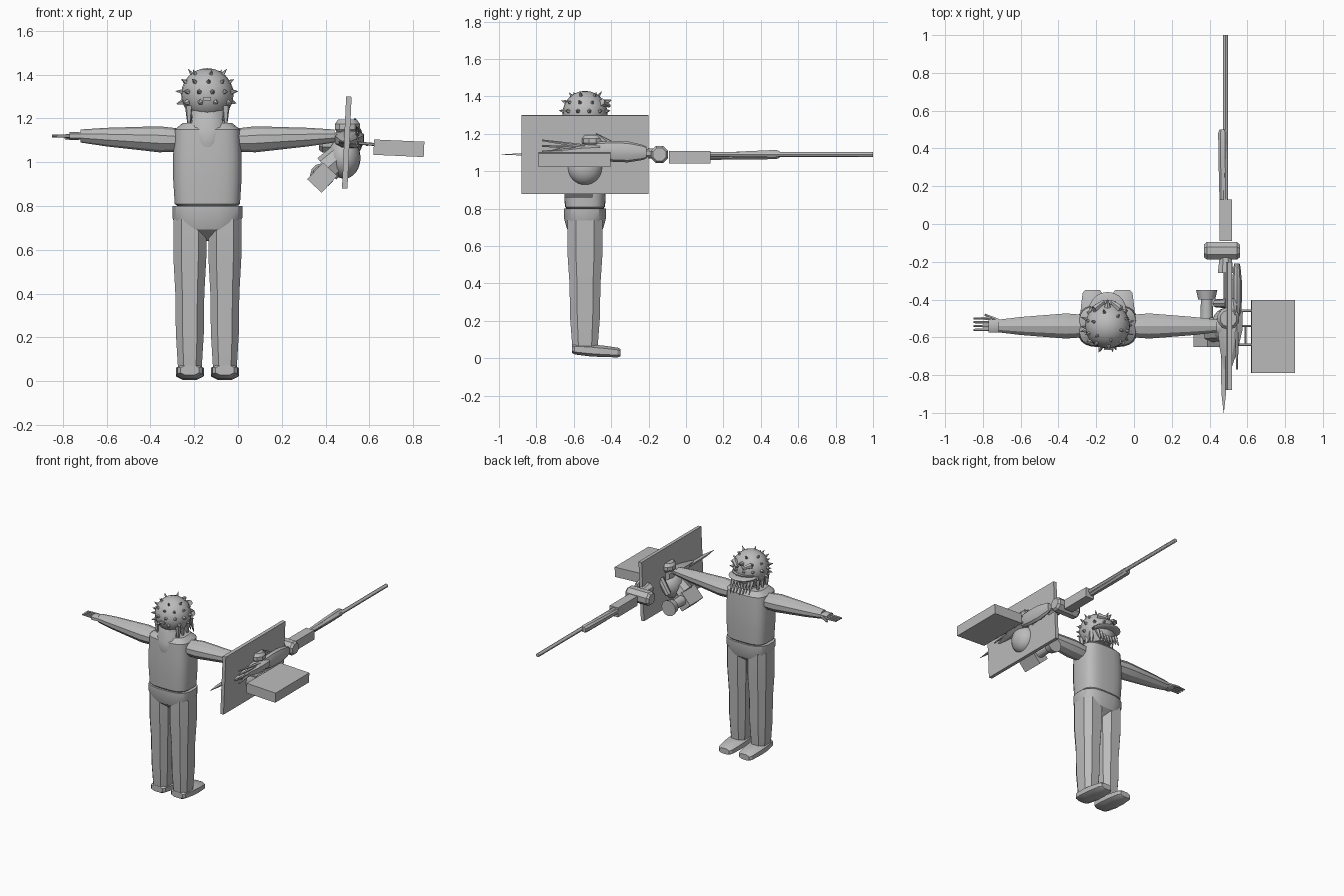
import bpy, bmesh, math, random
from mathutils import Vector, Matrix

default_cube = bpy.data.objects.get("Cube")
if default_cube:
    bpy.data.objects.remove(default_cube, do_unlink=True)

random.seed(4)
colour = (0.5, 0.5, 0.5, 1)
grey = bpy.data.materials.new("plain grey")
grey.use_nodes = True
grey.diffuse_color = colour
grey.node_tree.nodes["Principled BSDF"].inputs["Base Color"].default_value = colour
parts = []


def finish(name, mesh_builder):
    bmesh.ops.recalc_face_normals(mesh_builder, faces=mesh_builder.faces)
    mesh = bpy.data.meshes.new(name)
    mesh_builder.to_mesh(mesh)
    mesh_builder.free()
    mesh.materials.append(grey)
    part = bpy.data.objects.new(name, mesh)
    bpy.context.collection.objects.link(part)
    parts.append(part)


def loft(name, start, end, widths, flat=1.0, sides=8, power=1.0, cap=0.0):
    """Evenly spaced cross-sections along the main axis, with optional rounded ends."""
    start, end = Vector(start), Vector(end)
    span = end - start
    axis = max(range(3), key=lambda k: abs(span[k]))
    across, depth = [k for k in range(3) if k != axis]
    trim = cap / span.length
    last = len(widths) - 1
    stations = [(trim + (1 - 2 * trim) * k / last, width) for k, width in enumerate(widths)]
    if cap:
        stations = [(0, widths[0] * 0.75)] + stations + [(1, widths[last] * 0.75)]
    builder = bmesh.new()
    rings = []
    for along, width in stations:
        ring = []
        for k in range(sides):
            angle = math.tau * (k + 0.5) / sides
            point = start + span * along
            cosine, sine = math.cos(angle), math.sin(angle)
            point[across] += width * math.copysign(abs(cosine) ** power, cosine)
            point[depth] += width * flat * math.copysign(abs(sine) ** power, sine)
            ring.append(builder.verts.new(point))
        rings.append(ring)
    for low, high in zip(rings, rings[1:]):
        for k in range(sides):
            builder.faces.new((low[k - 1], low[k], high[k], high[k - 1]))
    builder.faces.new(rings[0])
    builder.faces.new(rings[-1])
    finish(name, builder)


def box(name, centre, size, tilt=0.0):
    builder = bmesh.new()
    placing = Matrix.Translation(centre) @ Matrix.Rotation(tilt, 4, "Y") @ Matrix.Diagonal((*size, 1))
    bmesh.ops.create_cube(builder, size=1, matrix=placing)
    finish(name, builder)


def rod(name, start, end, base, tip, sides=8):
    builder = bmesh.new()
    start, end = Vector(start), Vector(end)
    span = end - start
    turning = span.to_track_quat("Z", "Y").to_matrix().to_4x4()
    placing = Matrix.Translation((start + end) / 2) @ turning
    bmesh.ops.create_cone(builder, cap_ends=True, segments=sides, radius1=base, radius2=tip,
                          depth=span.length, matrix=placing)
    finish(name, builder)


def ball(name, centre, radii):
    builder = bmesh.new()
    placing = Matrix.Translation(centre) @ Matrix.Diagonal((*radii, 1))
    bmesh.ops.create_uvsphere(builder, u_segments=20, v_segments=12, radius=1, matrix=placing)
    finish(name, builder)


# Body, facing +y
body = Vector((-0.14, -0.54, 0))


def on_body(x=0.0, y=0.0, z=0.0):
    return body + Vector((x, y, z))


loft("torso", on_body(z=0.78), on_body(z=1.18), [0.15, 0.157, 0.157, 0.15],
     flat=0.72, sides=24, power=0.6, cap=0.03)
loft("hips", on_body(z=0.64), on_body(z=0.8), [0.05, 0.14, 0.162, 0.162], flat=0.7, sides=16, power=0.7)
loft("neck", on_body(z=1.1), on_body(z=1.25), [0.06, 0.06], sides=12)

# Legs, feet, arms and hands, mirrored
for side, word in ((-1, "right"), (1, "left")):
    hip = side * 0.08
    loft(word + "_leg", on_body(hip, z=0.05), on_body(hip, z=0.74), [0.057, 0.068, 0.07, 0.08, 0.08],
         flat=1.25, power=0.75)
    loft(word + "_foot", on_body(hip, -0.07, 0.05), on_body(hip, 0.19, 0.03), [0.06, 0.068, 0.065, 0.055],
         flat=0.5, power=0.7, cap=0.015)

    loft(word + "_arm", on_body(side * 0.1, z=1.1), on_body(side * 0.58, z=1.12),
         [0.06, 0.07, 0.06, 0.05, 0.035], flat=0.85, sides=10)
    loft(word + "_hand", on_body(side * 0.55, z=1.12), on_body(side * 0.63, z=1.12),
         [0.028, 0.037, 0.037], flat=0.5, power=0.7)
    for finger in range(4):
        y = finger * 0.02 - 0.02
        rod(word + "_finger", on_body(side * 0.62, y, 1.12), on_body(side * 0.71, y, 1.12),
            base=0.009, tip=0.006, sides=6)
    rod(word + "_thumb", on_body(side * 0.58, 0.03, 1.12), on_body(side * 0.65, 0.06, 1.11),
        base=0.01, tip=0.007, sides=6)

# Head, helmet, jaw and brow
head = on_body(z=1.31)
radius = 0.12
ball("helmet", head, (radius, radius, radius))
loft("jaw", on_body(y=0.03, z=1.2), on_body(y=0.04, z=1.3), [0.06, 0.09, 0.1], sides=12)
ball("helmet_brim", on_body(y=0.08, z=1.28), (0.1, 0.1, 0.015))
rod("brow_horn", on_body(y=0.08, z=1.36), on_body(y=0.14, z=1.38), base=0.025, tip=0.003, sides=6)
for side in (-1, 1):
    rod("brow_ridge", on_body(side * 0.07, 0.09, 1.37), on_body(side * 0.02, 0.13, 1.35),
        base=0.02, tip=0.01, sides=6)
box("back_buckle", head - Vector((0, radius, 0.02)), (0.035, 0.015, 0.015))

# Spikes spread over the helmet in rows
for row, count in enumerate((10, 12, 10, 6)):
    lift = row * 0.4 - 0.3
    for spike in range(count):
        turn = math.tau * spike / count + lift * 2
        outward = Vector((math.cos(turn) * math.cos(lift), math.sin(turn) * math.cos(lift), math.sin(lift)))
        rod("helmet_spike", head + outward * radius * 0.9, head + outward * radius * random.uniform(1.15, 1.25),
            base=0.018 - row * 0.002, tip=0.001, sides=5)

# Hair down the back, side locks and beard strands
loft("back_hair", on_body(y=-0.09, z=1.07), on_body(y=-0.04, z=1.27), [0.06, 0.087, 0.07, 0.08],
     flat=0.5, sides=12, cap=0.02)
for strand in range(-3, 4):
    x = strand * 0.025
    rod("beard_strand", on_body(x, 0.09, 1.26), on_body(x, 0.13, random.uniform(1.14, 1.18)),
        base=0.016, tip=0.002, sides=5)
for side in (-radius, radius):
    for lock in (-0.06, -0.01, 0.04):
        rod("side_lock", on_body(side * 0.7, lock, 1.26), on_body(side * 0.7, lock, 1.15),
            base=0.02, tip=0.004, sides=5)

# Shield plate and side box, both leaning slightly
lean = 0.045
box("shield_plate", (0.497, -0.54, 1.09), (0.025, 0.68, 0.42), tilt=lean)
box("side_box", (0.735, -0.595, 1.064), (0.23, 0.385, 0.07), tilt=lean)
for y in (-0.64, -0.54, -0.46):
    rod("box_bracket", (0.52, y, 1.09), (0.64, y, 1.08), base=0.007, tip=0.007, sides=6)
rod("bracket_bar", (0.59, -0.64, 1.08), (0.59, -0.54, 1.08), base=0.007, tip=0.007, sides=6)

# Long gun running along y
gun = Vector((0.485, 0, 1.09))


def on_gun(y, x=0.0, z=0.0):
    return gun + Vector((x, y, z))


rod("barrel", on_gun(0.1), on_gun(1), base=0.014, tip=0.013, sides=12)
loft("fore_stock", on_gun(0, x=-0.015, z=-0.015), on_gun(0.5, x=-0.015), [0.016, 0.02, 0.024, 0.026],
     power=0.8, cap=0.02)
box("breech_block", on_gun(0.02, z=-0.015), (0.066, 0.22, 0.068))
loft("cross_drum", on_gun(-0.142, x=-0.114), on_gun(-0.142, x=0.075), [0.05, 0.05], cap=0.015)
loft("gun_neck", on_gun(-0.1), on_gun(-0.26, z=0.01), [0.025, 0.045], flat=0.8)
loft("receiver", on_gun(-0.77, x=0.01), on_gun(-0.46, x=0.03, z=0.02), [0.02, 0.05, 0.07, 0.065],
     flat=0.6, power=0.8)
loft("side_pod", on_gun(-0.49, x=0.06, z=0.02), on_gun(-0.21, x=0.06, z=0.01), [0.024, 0.028, 0.028, 0.02],
     flat=2, sides=10, cap=0.02)
loft("rear_blade", on_gun(-1, x=-0.01), on_gun(-0.7, x=-0.01), [0.001, 0.017, 0.02, 0.022],
     flat=0.4, sides=4)
for vane in range(4):
    rod("side_vane", on_gun(-0.45, x=0.06, z=0.03), on_gun(-0.77, x=0.06, z=vane * 0.03 - 0.015),
        base=0.014, tip=0.005, sides=5)
rod("top_fin", on_gun(-0.41, x=0.04, z=0.05), on_gun(-0.48, x=0.05, z=0.11), base=0.025, tip=0.003, sides=5)
loft("sight_cap", on_gun(-0.5, x=0.015, z=0.04), on_gun(-0.5, x=0.015, z=0.105), [0.06, 0.06],
     sides=10, cap=0.02)

# Hanging pod with a flared ring
ball("round_drum", on_gun(-0.54, z=-0.07), (0.075, 0.095, 0.095))
rod("pod_body", on_gun(-0.56, z=-0.05), on_gun(-0.56, x=-0.08, z=-0.12), base=0.06, tip=0.065)
box("pod_block", on_gun(-0.575, x=-0.1, z=-0.16), (0.09, 0.15, 0.105), tilt=0.75)
rod("pod_tube", on_gun(-0.52, x=-0.1, z=-0.15), on_gun(-0.38, x=-0.1, z=-0.15), base=0.035, tip=0.03, sides=12)
rod("pod_ring", on_gun(-0.4, x=-0.1, z=-0.15), on_gun(-0.35, x=-0.1, z=-0.15), base=0.045, tip=0.056, sides=12)
rod("pod_strut", on_gun(-0.42, x=-0.05, z=-0.09), on_gun(-0.42, x=0.015, z=0.01), base=0.022, tip=0.026)

# Smooth the gentle curves and keep the hard edges
bpy.ops.object.select_all(action="DESELECT")
for part in parts:
    part.select_set(True)
bpy.context.view_layer.objects.active = parts[0]
bpy.ops.object.shade_smooth_by_angle(angle=math.radians(30))
